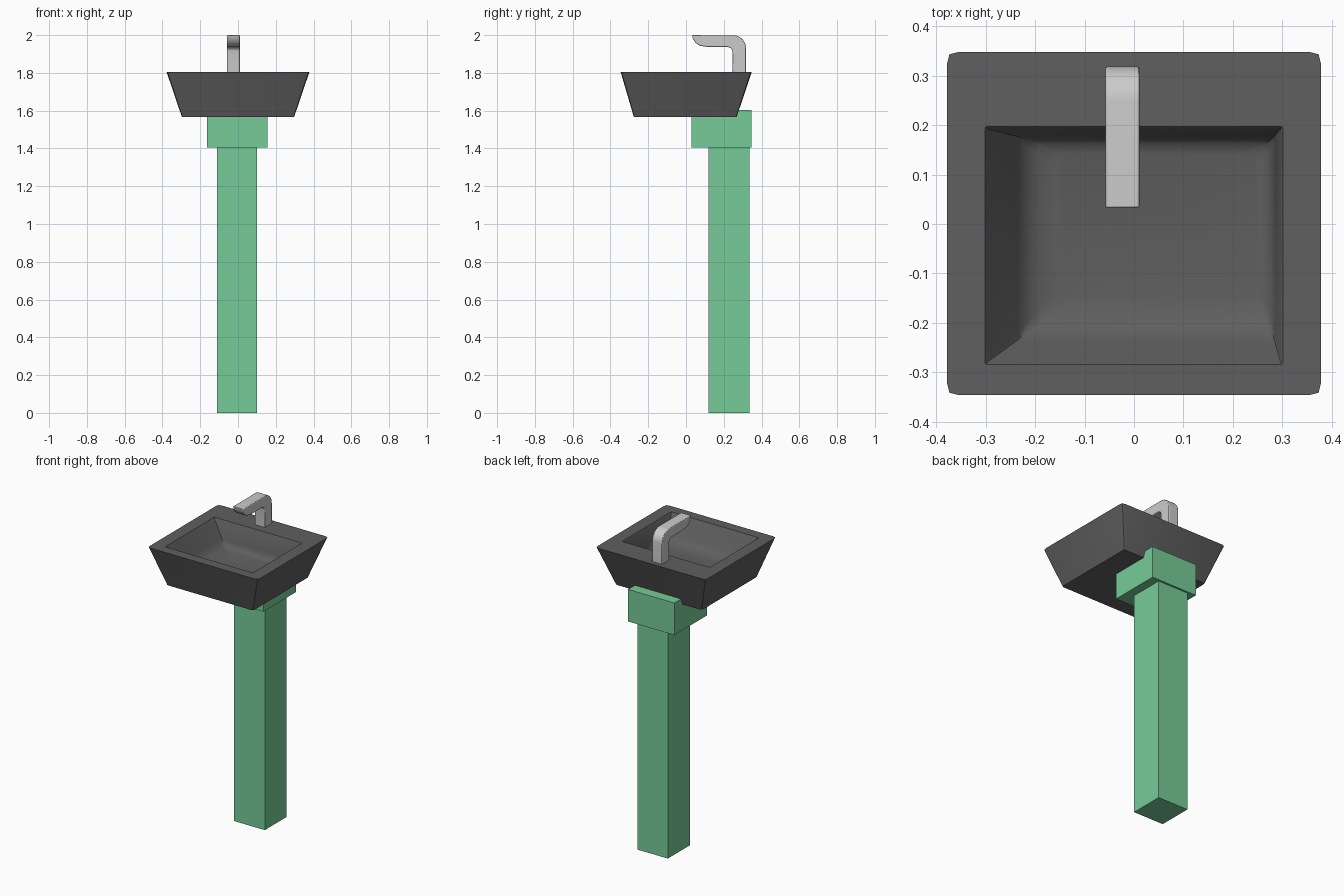
import bpy, bmesh
from math import radians, sin, cos, pi

cube = bpy.data.objects.get("Cube")
if cube:
    bpy.data.objects.remove(cube, do_unlink=True)


def material(name, rgb):
    m = bpy.data.materials.new(name)
    m.use_nodes = True
    m.diffuse_color = (*rgb, 1)
    m.node_tree.nodes["Principled BSDF"].inputs["Base Color"].default_value = (*rgb, 1)
    return m


green = material("pedestal green", (0.18, 0.60, 0.31))
charcoal = material("basin charcoal", (0.115, 0.115, 0.115))
silver = material("faucet silver", (0.60, 0.60, 0.60))


def finish(name, bm, mat, smooth=None):
    bmesh.ops.recalc_face_normals(bm, faces=bm.faces)
    me = bpy.data.meshes.new(name)
    bm.to_mesh(me)
    bm.free()
    me.materials.append(mat)
    ob = bpy.data.objects.new(name, me)
    bpy.context.collection.objects.link(ob)
    if smooth:
        bpy.ops.object.select_all(action='DESELECT')
        ob.select_set(True)
        bpy.context.view_layer.objects.active = ob
        bpy.ops.object.shade_smooth_by_angle(angle=radians(smooth))
    return ob


def box(name, x, y, z, mat):
    bm = bmesh.new()
    bmesh.ops.create_cube(bm, size=1)
    for v in bm.verts:
        v.co = [r[0] if c < 0 else r[1] for c, r in zip(v.co, (x, y, z))]
    return finish(name, bm, mat)


def bridge(bm, a, b):
    n = len(a)
    for i in range(n):
        bm.faces.new((a[i], a[(i + 1) % n], b[(i + 1) % n], b[i]))


# Pedestal
box("pedestal_column", (-0.11, 0.10), (0.12, 0.335), (0, 1.405), green)
box("pedestal_cap", (-0.163, 0.155), (0.028, 0.347), (1.405, 1.604), green)

# Basin: rings from the underside up the outer wall, over the rim and down the bowl
def ring(bm, x0, x1, y0, y1, z, cut=0.0):
    cx, cy, hx, hy = (x0 + x1) / 2, (y0 + y1) / 2, (x1 - x0) / 2, (y1 - y0) / 2
    points = []
    for sx, sy in ((1, 1), (-1, 1), (-1, -1), (1, -1)):
        corner = [(hx, hy - 5 * cut), (hx - cut, hy - cut), (hx - 5 * cut, hy)]
        if sx * sy < 0:
            corner.reverse()
        points += [(cx + sx * px, cy + sy * py, z) for px, py in corner]
    return [bm.verts.new(p) for p in points]


bm = bmesh.new()
rings = [
    ring(bm, -0.297, 0.297, -0.276, 0.268, 1.566, 0.003),
    ring(bm, -0.378, 0.378, -0.346, 0.348, 1.805, 0.005),
    ring(bm, -0.301, 0.301, -0.284, 0.197, 1.805, 0.001),
    ring(bm, -0.297, 0.297, -0.280, 0.193, 1.799, 0.001),
    ring(bm, -0.235, 0.285, -0.235, 0.178, 1.695, 0.002),
    ring(bm, -0.220, 0.280, -0.215, 0.173, 1.671, 0.003),
    ring(bm, -0.195, 0.270, -0.190, 0.163, 1.657, 0.004),
    ring(bm, -0.160, 0.250, -0.150, 0.143, 1.650, 0.005),
]
for a, b in zip(rings, rings[1:]):
    bridge(bm, a, b)
bm.faces.new(rings[0])
bm.faces.new(rings[-1])
finish("basin", bm, charcoal, 35)


# Faucet: side profile in (y, z), extruded across x
def arc(cy, cz, r, start, end, steps):
    return [(cy + r * cos(t), cz + r * sin(t))
            for t in (start + (end - start) * i / steps for i in range(steps + 1))]


profile = [(0.318, 1.80)]
profile += arc(0.248, 1.93, 0.07, 0, pi / 2, 8)
profile += [(0.032, 2.0), (0.036, 1.982), (0.050, 1.959), (0.072, 1.944), (0.115, 1.937)]
profile += arc(0.223, 1.914, 0.022, pi / 2, 0, 4)
profile += [(0.247, 1.80)]
bm = bmesh.new()
left, right = ([bm.verts.new((x, y, z)) for y, z in profile] for x in (-0.058, 0.011))
bridge(bm, left, right)
bm.faces.new(left)
bm.faces.new(right)
faucet = finish("faucet", bm, silver, 40)
bevel = faucet.modifiers.new("soft edges", 'BEVEL')
bevel.width = 0.004
bevel.segments = 2
bevel.limit_method = 'ANGLE'
bevel.angle_limit = radians(50)
